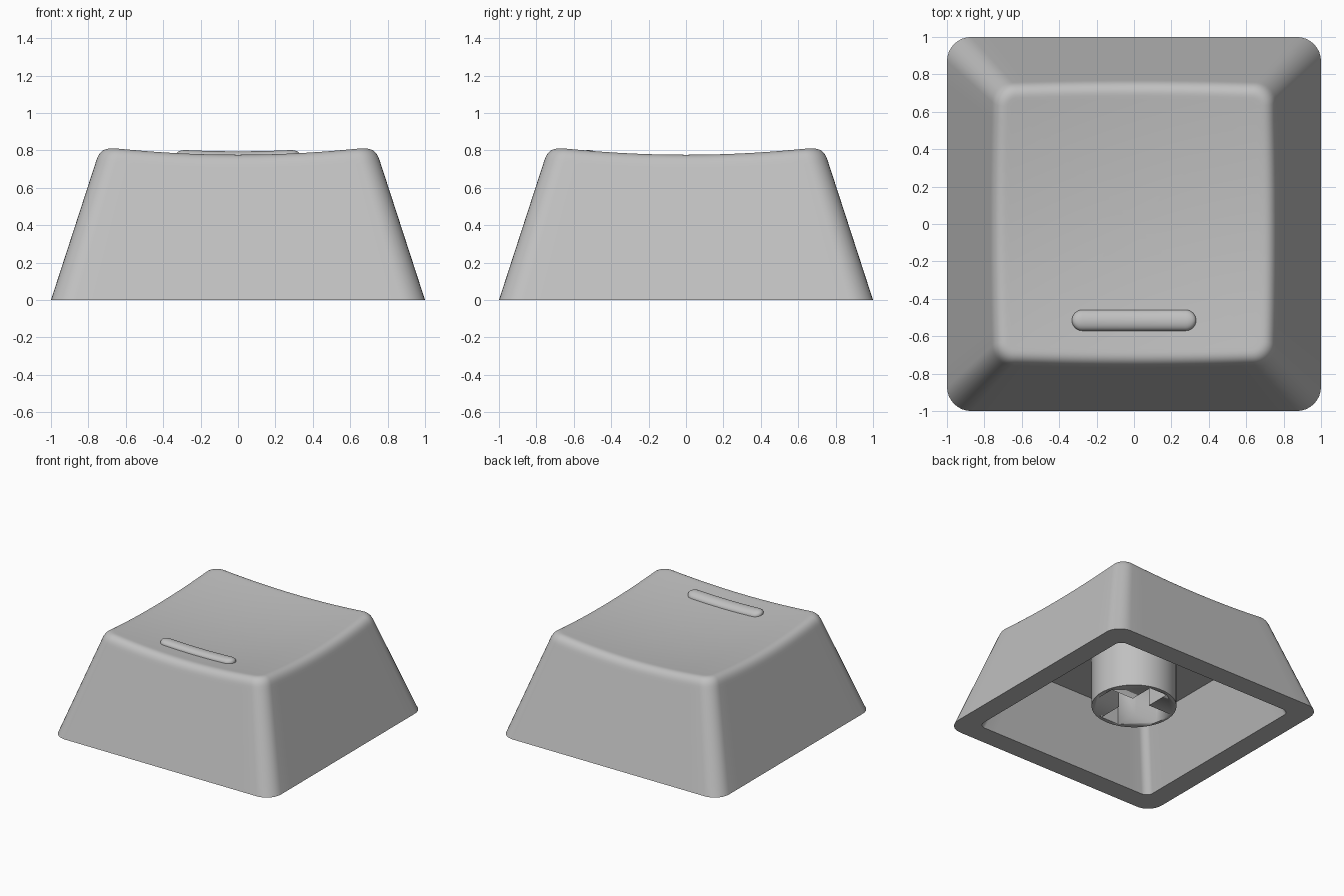
import bpy, bmesh, math

if "Cube" in bpy.data.objects:
    bpy.data.objects.remove(bpy.data.objects["Cube"])

grey = bpy.data.materials.new("light_grey")
grey.diffuse_color = (0.53, 0.53, 0.53, 1)
grey.use_nodes = True
grey.node_tree.nodes["Principled BSDF"].inputs["Base Color"].default_value = grey.diffuse_color

TAPER = 0.325      # inward lean of the walls per unit of height
CEILING = 0.52     # height of the hollow's ceiling


def dish(x, y):
    """Height of the scooped top surface."""
    return 0.737 + 0.083 * (x * x + y * y)


def outline(w, r, arc=8, edge=14):
    """Rounded square of half width w and corner radius r, anticlockwise."""
    pts = []
    c = w - r
    for q in range(4):
        a0 = q * math.pi / 2
        cx = c * (1 if q in (0, 3) else -1)
        cy = c * (1 if q in (0, 1) else -1)
        corner = [(cx + r * math.cos(a0 + math.pi / 2 * i / arc),
                   cy + r * math.sin(a0 + math.pi / 2 * i / arc)) for i in range(arc + 1)]
        pts += corner
        # straight run to the start of the next corner
        ex, ey = corner[-1]
        dx, dy = -math.sin(a0 + math.pi / 2), math.cos(a0 + math.pi / 2)
        ux, uy = math.cos(a0 + math.pi / 2), math.sin(a0 + math.pi / 2)
        dx, dy = -uy, ux
        for i in range(1, edge):
            pts.append((ex + dx * 2 * c * i / edge, ey + dy * 2 * c * i / edge))
    return pts


def add_object(name, bm, angle=35):
    bmesh.ops.recalc_face_normals(bm, faces=bm.faces[:])
    mesh = bpy.data.meshes.new(name)
    bm.to_mesh(mesh)
    bm.free()
    ob = bpy.data.objects.new(name, mesh)
    bpy.context.collection.objects.link(ob)
    mesh.materials.append(grey)
    bpy.ops.object.select_all(action='DESELECT')
    ob.select_set(True)
    bpy.context.view_layer.objects.active = ob
    bpy.ops.object.shade_smooth_by_angle(angle=math.radians(angle))
    return ob


def loft(bm, rows):
    """Skin a list of closed rings and return their vertices."""
    rings = [[bm.verts.new(p) for p in row] for row in rows]
    for a, b in zip(rings, rings[1:]):
        for i in range(len(a)):
            j = (i + 1) % len(a)
            bm.faces.new((a[i], a[j], b[j], b[i]))
    return rings


def wall_ring(z):
    return outline(1 - TAPER * z, 0.13 - 0.03 * z)


# Shell: hollow, rim, tapered walls, rounded top edge and dished top
count = len(wall_ring(0))
edge_pts, low_pts, top_pts = [], [], []
for i in range(count):
    z = 0.79
    for _ in range(5):
        z = dish(*wall_ring(z)[i])
    edge_pts.append((*wall_ring(z)[i], z))
    low_pts.append((*wall_ring(z - 0.065)[i], z - 0.065))
    w, r = 1 - TAPER * z - 0.06, 0.13 - 0.03 * z - 0.06
    x, y = outline(w, r)[i]
    top_pts.append((x, y, dish(x, y)))

rows = []
for z in (CEILING, CEILING / 2, 0):
    rows.append([(x, y, z) for x, y in outline(0.83 - TAPER * z, 0.06)])
rows.append([(x, y, 0) for x, y in wall_ring(0)])
rows.append([(*wall_ring(p[2] - 0.02)[i], p[2] - 0.02) for i, p in enumerate(low_pts)])
for k in range(9):
    t = k / 8
    rows.append([tuple((1 - t) ** 2 * a + 2 * t * (1 - t) * e + t * t * b
                       for a, e, b in zip(*trio))
                 for trio in zip(low_pts, edge_pts, top_pts)])
for s in (0.97, 0.85, 0.7, 0.55, 0.4, 0.25, 0.1):
    rows.append([(x * s, y * s, dish(x * s, y * s)) for x, y, _ in top_pts])

bm = bmesh.new()
rings = loft(bm, rows)
bm.faces.new(rings[0])
centre = bm.verts.new((0, 0, dish(0, 0)))
for i in range(count):
    bm.faces.new((rings[-1][i], rings[-1][(i + 1) % count], centre))
add_object("cap_shell", bm)

# Raised finger bar following the dish
HALF, RAD, BAR_Y = 0.332, 0.056, -0.515
xs = [-HALF + RAD * (1 - math.cos(math.pi / 2 * i / 8)) for i in range(1, 9)]
xs += [(-1 + 2 * i / 16) * (HALF - RAD) for i in range(1, 16)]
xs += [-x for x in reversed(xs[:8])]
rows = []
for x in xs:
    d = max(0, abs(x) - (HALF - RAD))
    hw = math.sqrt(max(0, RAD ** 2 - d ** 2))
    row = []
    for k in range(13):
        a = math.pi * k / 12
        y = BAR_Y + hw * math.cos(a)
        row.append((x, y, dish(x, y) + 0.036 * math.sin(a) * (hw / RAD) ** 0.7))
    row += [(x, BAR_Y - hw, dish(x, BAR_Y) - 0.03), (x, BAR_Y + hw, dish(x, BAR_Y) - 0.03)]
    rows.append(row)
bm = bmesh.new()
rings = loft(bm, rows)
bm.faces.new(rings[0])
bm.faces.new(rings[-1])
add_object("finger_bar", bm, 50)

# Stem: cylinder with a cross-shaped socket
STEM_R, STEM_Z, ARM, HALF_W = 0.32, 0.11, 0.285, 0.08
bm = bmesh.new()
circle = [(STEM_R * math.cos(math.tau * i / 64), STEM_R * math.sin(math.tau * i / 64))
          for i in range(64)]
rings = loft(bm, [[(x, y, z) for x, y in circle] for z in (STEM_Z, CEILING + 0.04)])
for ring in rings:
    bm.faces.new(ring)
stem = add_object("stem", bm)

cross = []
for q in range(4):
    c, s = round(math.cos(q * math.pi / 2)), round(math.sin(q * math.pi / 2))
    for x, y in ((ARM, -HALF_W), (ARM, HALF_W), (HALF_W, HALF_W)):
        cross.append((x * c - y * s, x * s + y * c))
bm = bmesh.new()
rings = loft(bm, [[(x, y, z) for x, y in cross] for z in (0.0, 0.5)])
for ring in rings:
    bm.faces.new(ring)
cutter = add_object("socket_cutter", bm)
cutter.hide_render = True
cutter.hide_viewport = True

cut = stem.modifiers.new("socket", 'BOOLEAN')
cut.operation = 'DIFFERENCE'
cut.solver = 'EXACT'
cut.object = cutter
# keep the cut ahead of the smoothing
while stem.modifiers[0] != cut:
    stem.modifiers.move(stem.modifiers.find(cut.name), 0)
